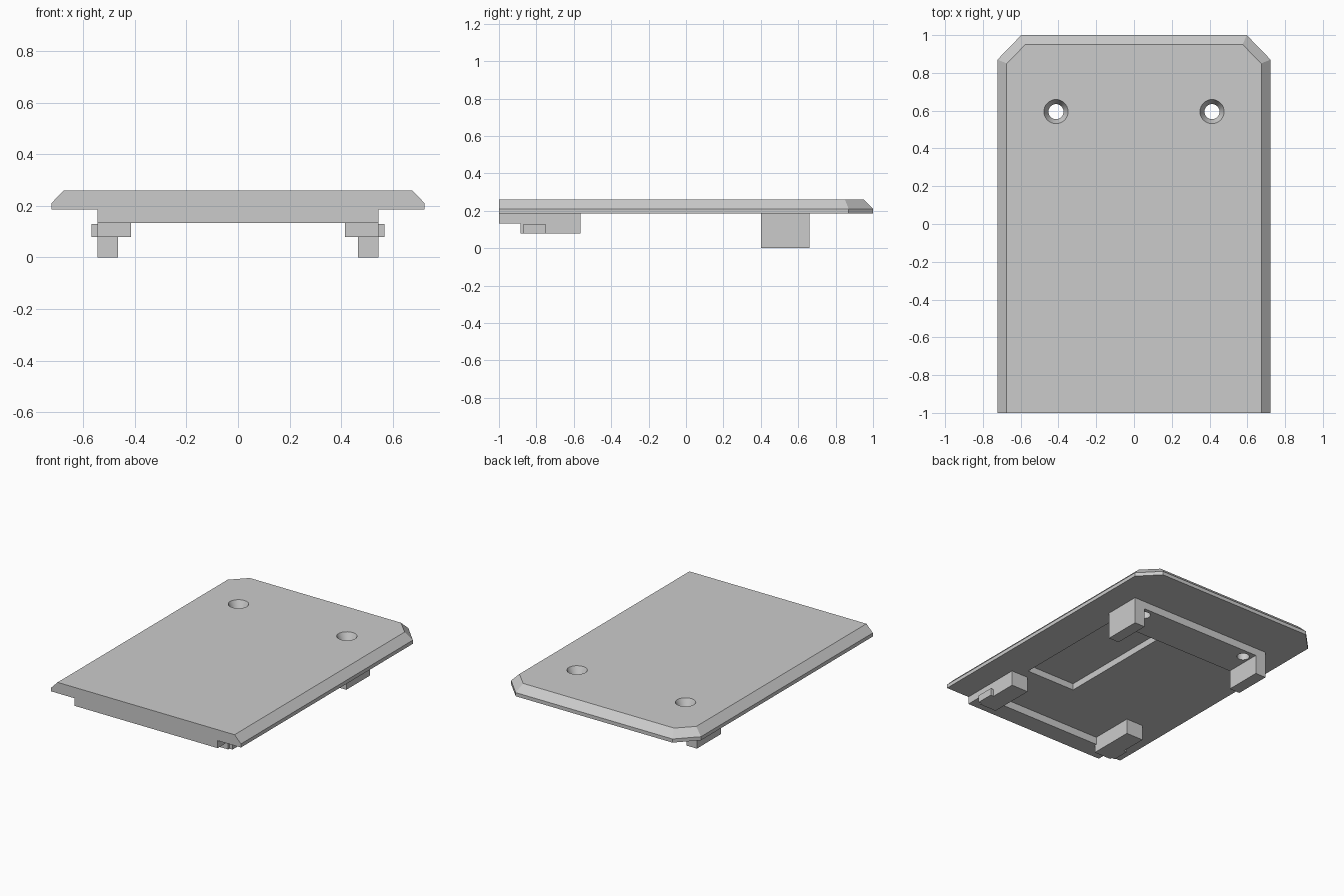
import bpy, bmesh

if "Cube" in bpy.data.objects:
    bpy.data.objects.remove(bpy.data.objects["Cube"])

grey = bpy.data.materials.new("grey")
grey.diffuse_color = (0.6, 0.6, 0.6, 1)
grey.use_nodes = True
grey.node_tree.nodes["Principled BSDF"].inputs["Base Color"].default_value = grey.diffuse_color


def finish(bm, name):
    bmesh.ops.recalc_face_normals(bm, faces=bm.faces)
    me = bpy.data.meshes.new(name)
    bm.to_mesh(me)
    bm.free()
    me.materials.append(grey)
    ob = bpy.data.objects.new(name, me)
    bpy.context.collection.objects.link(ob)
    return ob


def loft(name, rings):
    """Closed solid through rings of equal point count."""
    bm = bmesh.new()
    vs = [[bm.verts.new(p) for p in ring] for ring in rings]
    n = len(vs[0])
    for a, b in zip(vs, vs[1:]):
        for i in range(n):
            j = (i + 1) % n
            bm.faces.new((a[i], a[j], b[j], b[i]))
    bm.faces.new(vs[0][::-1])
    bm.faces.new(vs[-1])
    return finish(bm, name)


def box(name, x0, x1, y0, y1, z0, z1):
    pts = [(x0, y0), (x1, y0), (x1, y1), (x0, y1)]
    return loft(name, [[(x, y, z) for x, y in pts] for z in (z0, z1)])


def screw_cutter(x, y):
    # straight bore opening into a countersink
    from math import cos, sin, tau
    prof = [(0.04, 0.05), (0.04, 0.21), (0.064, 0.26), (0.064, 0.32)]
    return loft("screw_cutter", [[(x + r * cos(tau * i / 32), y + r * sin(tau * i / 32), z)
                                  for i in range(32)] for r, z in prof])


def cut(ob, cutters):
    for c in cutters:
        m = ob.modifiers.new("cut", 'BOOLEAN')
        m.operation = 'DIFFERENCE'
        m.solver = 'EXACT'
        m.object = c
    bpy.context.view_layer.update()
    dg = bpy.context.evaluated_depsgraph_get()
    me = bpy.data.meshes.new_from_object(ob.evaluated_get(dg))
    ob.modifiers.clear()
    ob.data = me


BOTTOM = 0.185

# cover plate: square front, clipped rear corners, bevelled on three sides
def outline(w, yb, xc, yc, z):
    return [(-w, -1, z), (w, -1, z), (w, yc, z), (xc, yb, z), (-xc, yb, z), (-w, yc, z)]


base = (0.723, 1.0, 0.597, 0.87)
plate = loft("cover_plate", [outline(*base, BOTTOM), outline(*base, 0.21),
                             outline(0.674, 0.95, 0.575, 0.85, 0.26)])

# rear mounting bar and front lip
rear_bar = box("rear_bar", -0.545, 0.545, 0.40, 0.66, 0.133, BOTTOM)
box("front_lip", -0.545, 0.545, -1, -0.87, 0.133, BOTTOM)

# screw holes and underside pocket
holes = [screw_cutter(s * 0.413, 0.595) for s in (-1, 1)]
pocket = box("pocket_cutter", 0.09, 0.465, -0.5, 0.40, 0.1, 0.23)
cut(plate, holes + [pocket])
cut(rear_bar, holes)
for c in holes + [pocket]:
    bpy.data.objects.remove(c)

# legs, front clip blocks and their side catches
for s, side in ((-1, "left"), (1, "right")):
    def pair(name, a, b, *rest):
        box(side + "_" + name, min(s * a, s * b), max(s * a, s * b), *rest)
    pair("rear_leg", 0.465, 0.545, 0.40, 0.66, 0, 0.133)
    pair("clip_block", 0.415, 0.545, -0.885, -0.565, 0.08, BOTTOM)
    pair("clip_catch", 0.545, 0.568, -0.87, -0.75, 0.08, 0.13)

# smooth bores, crisp edges elsewhere
for ob in (plate, rear_bar):
    bpy.ops.object.select_all(action='DESELECT')
    ob.select_set(True)
    bpy.context.view_layer.objects.active = ob
    bpy.ops.object.shade_smooth_by_angle(angle=0.35)
